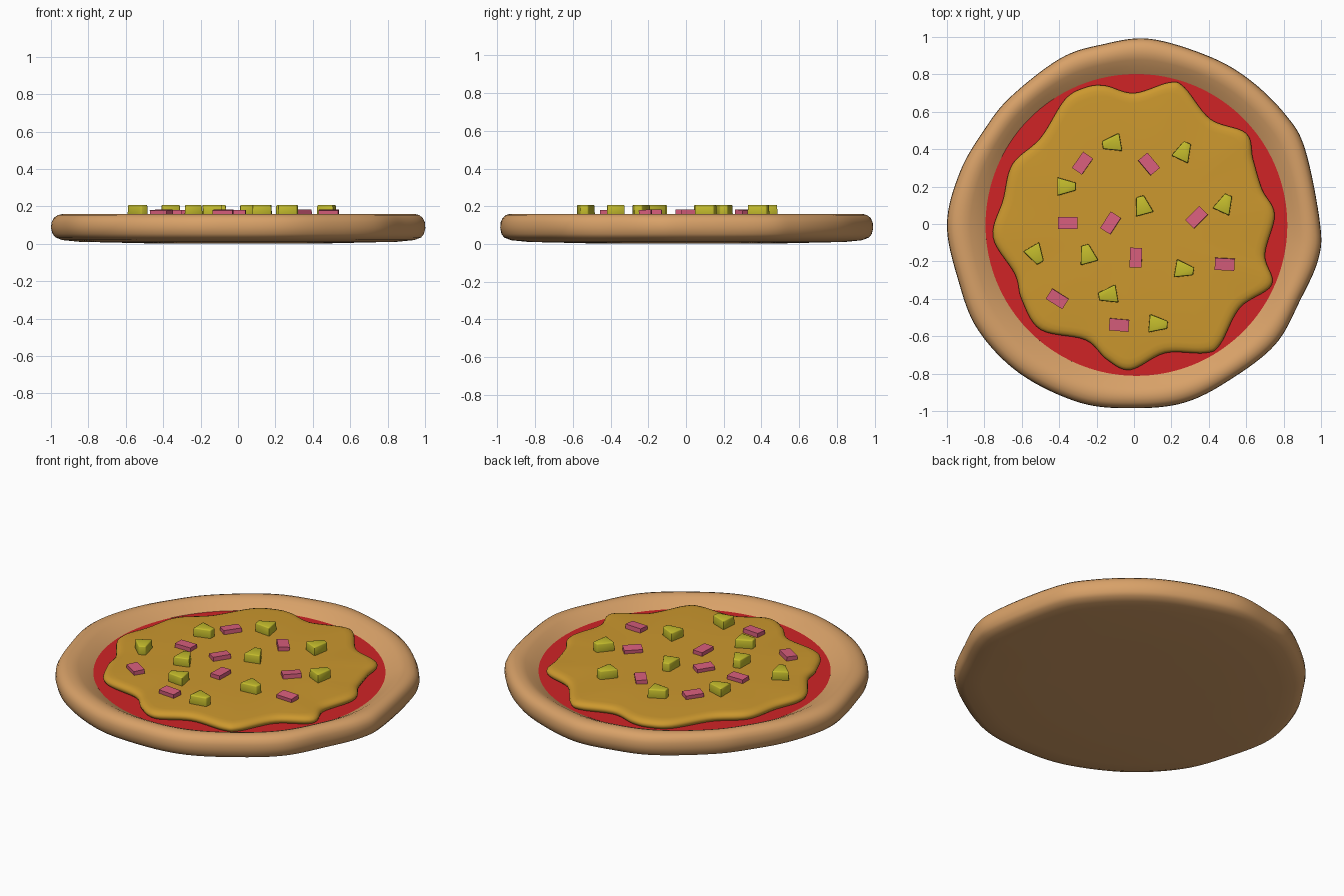
import bpy, bmesh, math, random
from mathutils import Vector, Matrix

if "Cube" in bpy.data.objects:
    bpy.data.objects.remove(bpy.data.objects["Cube"])

random.seed(4)


def mat(name, rgb):
    m = bpy.data.materials.new(name)
    lin = [((c / 255 + 0.055) / 1.055) ** 2.4 for c in rgb]
    m.diffuse_color = (*lin, 1)
    m.use_nodes = True
    m.node_tree.nodes["Principled BSDF"].inputs["Base Color"].default_value = m.diffuse_color
    return m


CRUST = mat("baked crust", (216, 161, 104))
SAUCE = mat("tomato red", (208, 36, 38))
CHEESE = mat("melted cheese", (204, 152, 46))
HAM = mat("ham pink", (216, 94, 124))
PINE = mat("pineapple yellow", (196, 188, 44))


def finish(bm, name, material, angle=None):
    bmesh.ops.recalc_face_normals(bm, faces=bm.faces)
    me = bpy.data.meshes.new(name)
    bm.to_mesh(me)
    bm.free()
    me.materials.append(material)
    ob = bpy.data.objects.new(name, me)
    bpy.context.collection.objects.link(ob)
    if angle:
        bpy.context.view_layer.objects.active = ob
        ob.select_set(True)
        bpy.ops.object.shade_smooth_by_angle(angle=math.radians(angle))
        ob.select_set(False)
    return ob


def spline(pts, steps=8):
    """Closed smooth curve through 2D points."""
    n, out = len(pts), []
    for i in range(n):
        a, b, c, d = (Vector(pts[(i + k) % n]) for k in (-1, 0, 1, 2))
        for s in range(steps):
            t = s / steps
            out.append(0.5 * (2 * b + (c - a) * t + (2 * a - 5 * b + 4 * c - d) * t * t
                              + (3 * b - a - 3 * c + d) * t ** 3))
    return out


def loft(rings):
    """Skin a stack of equal loops and close both ends with fans."""
    bm = bmesh.new()
    loops = [[bm.verts.new(p) for p in r] for r in rings]
    n = len(loops[0])
    for lo, hi in zip(loops, loops[1:]):
        for i in range(n):
            j = (i + 1) % n
            bm.faces.new((lo[i], lo[j], hi[j], hi[i]))
    for lp in (loops[0], loops[-1]):
        c = bm.verts.new(sum((v.co for v in lp), Vector()) / n)
        for i in range(n):
            bm.faces.new((lp[i], lp[(i + 1) % n], c))
    return bm


# crust: hand-shaped outer edge, round inner edge, raised rim
edge = [(0.995, 0), (0.915, 0.4), (0.81, 0.585), (0.62, 0.77), (0.405, 0.895), (0.085, 0.99),
        (-0.17, 0.96), (-0.395, 0.885), (-0.66, 0.68), (-0.8, 0.505), (-0.93, 0.28), (-1, 0),
        (-0.94, -0.3), (-0.835, -0.565), (-0.61, -0.8), (-0.29, -0.955), (0, -0.985),
        (0.27, -0.955), (0.51, -0.835), (0.755, -0.645), (0.89, -0.405), (0.985, -0.19)]
mid = Vector((0.013, -0.005))
outer = spline(edge)
inner = [mid + (p - mid).normalized() * 0.805 for p in outer]
bottom = [(0.5, 0.003), (0.85, 0.011), (0.94, 0.02)]
rim = [(0.88, 0.034), (0.96, 0.053), (1.0, 0.085), (0.985, 0.115), (0.93, 0.138), (0.83, 0.153),
       (0.7, 0.16), (0.55, 0.16), (0.4, 0.15), (0.22, 0.131), (0, 0.108)]
rings = [[(p.x * s, p.y * s, z) for p in outer] for s, z in bottom]
rings += [[(*i.lerp(o, t), z) for i, o in zip(inner, outer)] for t, z in rim]
rings.append([(p.x * 0.97, p.y * 0.97, 0.09) for p in inner])
finish(loft(rings), "crust", CRUST, 60)

# sauce disc
bm = bmesh.new()
bmesh.ops.create_cone(bm, cap_ends=True, segments=96, radius1=0.81, radius2=0.807, depth=0.02,
                      matrix=Matrix.Translation((mid.x, mid.y, 0.099)))
finish(bm, "sauce", SAUCE, 40)

# cheese: wavy sheet with a rounded lip
wave = [(0, 0.70), (0.19, 0.757), (0.27, 0.73), (0.41, 0.56), (0.6, 0.485), (0.637, 0.345),
        (0.685, 0.185), (0.752, 0.05), (0.70, -0.165), (0.737, -0.325), (0.567, -0.447),
        (0.46, -0.645), (0.38, -0.69), (0.166, -0.69), (-0.02, -0.78), (-0.145, -0.725),
        (-0.26, -0.62), (-0.5, -0.565), (-0.6, -0.405), (-0.636, -0.27), (-0.754, -0.07),
        (-0.7, 0.13), (-0.65, 0.32), (-0.5, 0.46), (-0.37, 0.665), (-0.26, 0.73), (-0.155, 0.74)]
lip = [(0.975, 0.104), (0.993, 0.116), (1, 0.128), (0.995, 0.139), (0.98, 0.148), (0.955, 0.154),
       (0.92, 0.156), (0.5, 0.158)]
outline = spline(wave, 7)
finish(loft([[(p.x * s, p.y * s, z) for p in outline] for s, z in lip]), "cheese", CHEESE, 60)

# ham: thin slightly tilted slabs (x, y, angle)
hams = [(-0.275, 0.325, 55), (0.08, 0.32, -50), (-0.355, 0.005, 0), (-0.125, 0.005, 57),
        (0.335, 0.035, 45), (0.01, -0.18, 88), (0.485, -0.215, -3), (-0.41, -0.4, -32),
        (-0.08, -0.54, -5)]
for k, (x, y, a) in enumerate(hams):
    bm = bmesh.new()
    tilt = Matrix.Rotation(math.radians(random.uniform(-5, 5)), 4, 'X')
    bmesh.ops.create_cube(bm, size=1, matrix=Matrix.Translation((x, y, 0.164))
                          @ Matrix.Rotation(math.radians(a), 4, 'Z') @ tilt
                          @ Matrix.Diagonal((0.105, 0.064, 0.034, 1)))
    finish(bm, f"ham_{k + 1}", HAM)

# pineapple: wedge chunks (x, y, direction of the narrow end)
chunks = [(-0.12, 0.43, 190), (0.265, 0.39, 65), (-0.36, 0.2, 0), (0.045, 0.1, 105),
          (0.485, 0.11, 65), (-0.525, -0.165, -60), (-0.25, -0.16, 105), (0.27, -0.245, -10),
          (-0.14, -0.38, 190), (0.13, -0.535, -5)]
wedge = [(-0.05, -0.05), (0.05, -0.021), (0.05, 0.021), (-0.05, 0.05)]
for k, (x, y, a) in enumerate(chunks):
    bm = bmesh.new()
    lo = [bm.verts.new((px * 1.0, py * 1.0, 0.15)) for px, py in wedge]
    hi = [bm.verts.new((px * 0.97, py * 0.95, 0.208)) for px, py in wedge]
    bm.faces.new(lo[::-1])
    bm.faces.new(hi)
    for i in range(4):
        j = (i + 1) % 4
        bm.faces.new((lo[i], lo[j], hi[j], hi[i]))
    bmesh.ops.bevel(bm, geom=list(bm.edges), offset=0.006, segments=2, profile=0.5,
                    affect='EDGES')
    bmesh.ops.transform(bm, verts=bm.verts, matrix=Matrix.Translation((x, y, 0))
                        @ Matrix.Rotation(math.radians(a), 4, 'Z'))
    finish(bm, f"pineapple_{k + 1}", PINE, 50)
